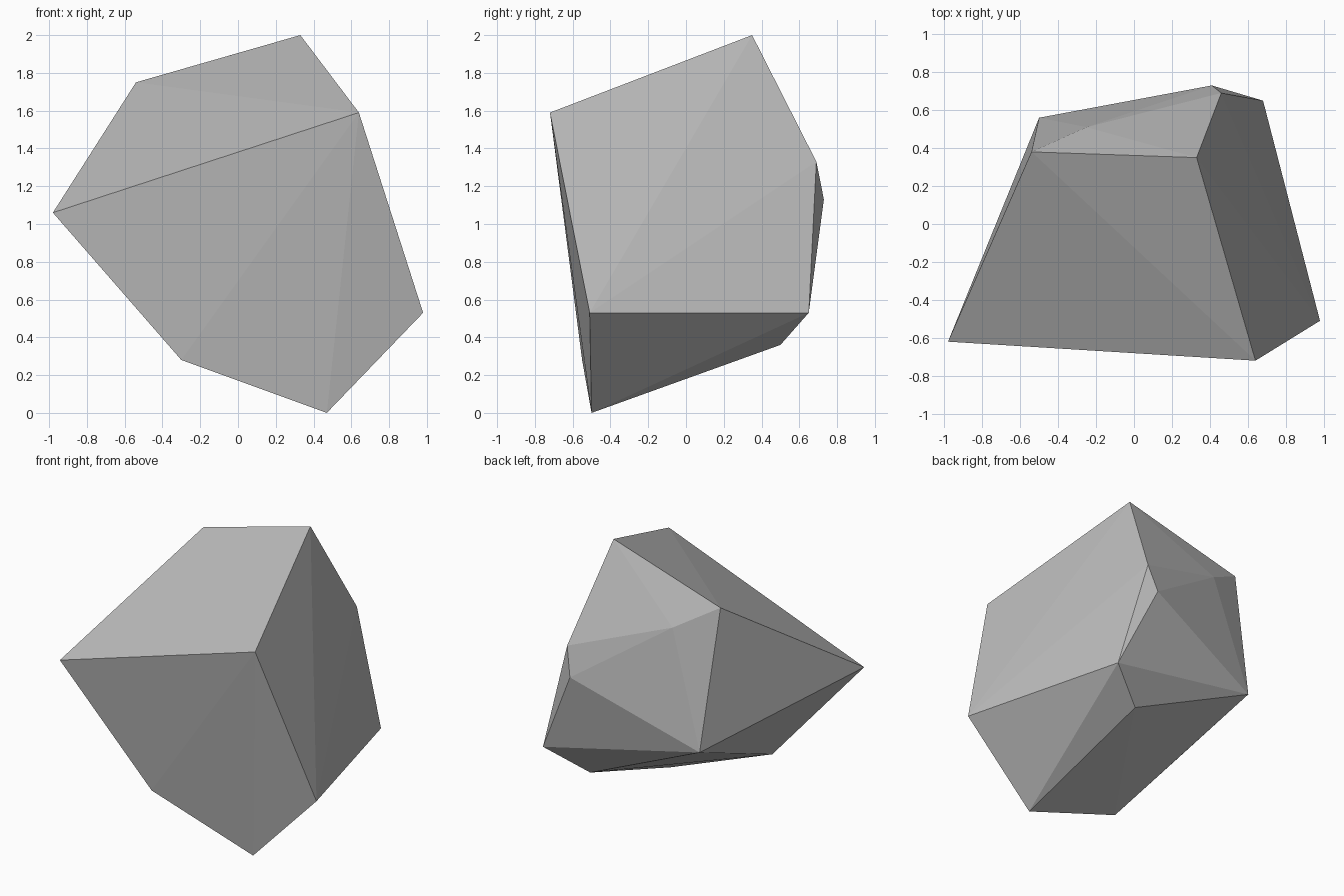
import bpy
import bmesh

cube = bpy.data.objects.get("Cube")
if cube:
    bpy.data.objects.remove(cube, do_unlink=True)

# Plain stone grey
stone = bpy.data.materials.new("stone_grey")
stone.use_nodes = True
grey = (0.5, 0.5, 0.5, 1)
stone.diffuse_color = grey
stone.node_tree.nodes["Principled BSDF"].inputs["Base Color"].default_value = grey

# Corners of the faceted boulder
front_corners = [(-0.98, -0.62, 1.06), (0.64, -0.72, 1.59), (0.98, -0.51, 0.53),
                 (0.47, -0.50, 0), (-0.30, -0.55, 0.28)]
top_corners = [(-0.54, 0.38, 1.75), (0.33, 0.35, 2)]
back_corners = [(-0.50, 0.56, 0.77), (0.41, 0.73, 1.13), (0.46, 0.69, 1.33),
                (0.68, 0.65, 0.53), (0.41, 0.50, 0.36), (-0.25, 0.51, 1.58)]

# Wrap the corners in a flat-faced convex shell
bm = bmesh.new()
for corner in front_corners + top_corners + back_corners:
    bm.verts.new(corner)
hull = bmesh.ops.convex_hull(bm, input=bm.verts[:])
loose = [v for v in bm.verts if not v.link_faces]
bmesh.ops.delete(bm, geom=loose, context="VERTS")
bmesh.ops.recalc_face_normals(bm, faces=bm.faces[:])

mesh = bpy.data.meshes.new("boulder")
bm.to_mesh(mesh)
bm.free()
mesh.materials.append(stone)
boulder = bpy.data.objects.new("boulder", mesh)
bpy.context.collection.objects.link(boulder)
